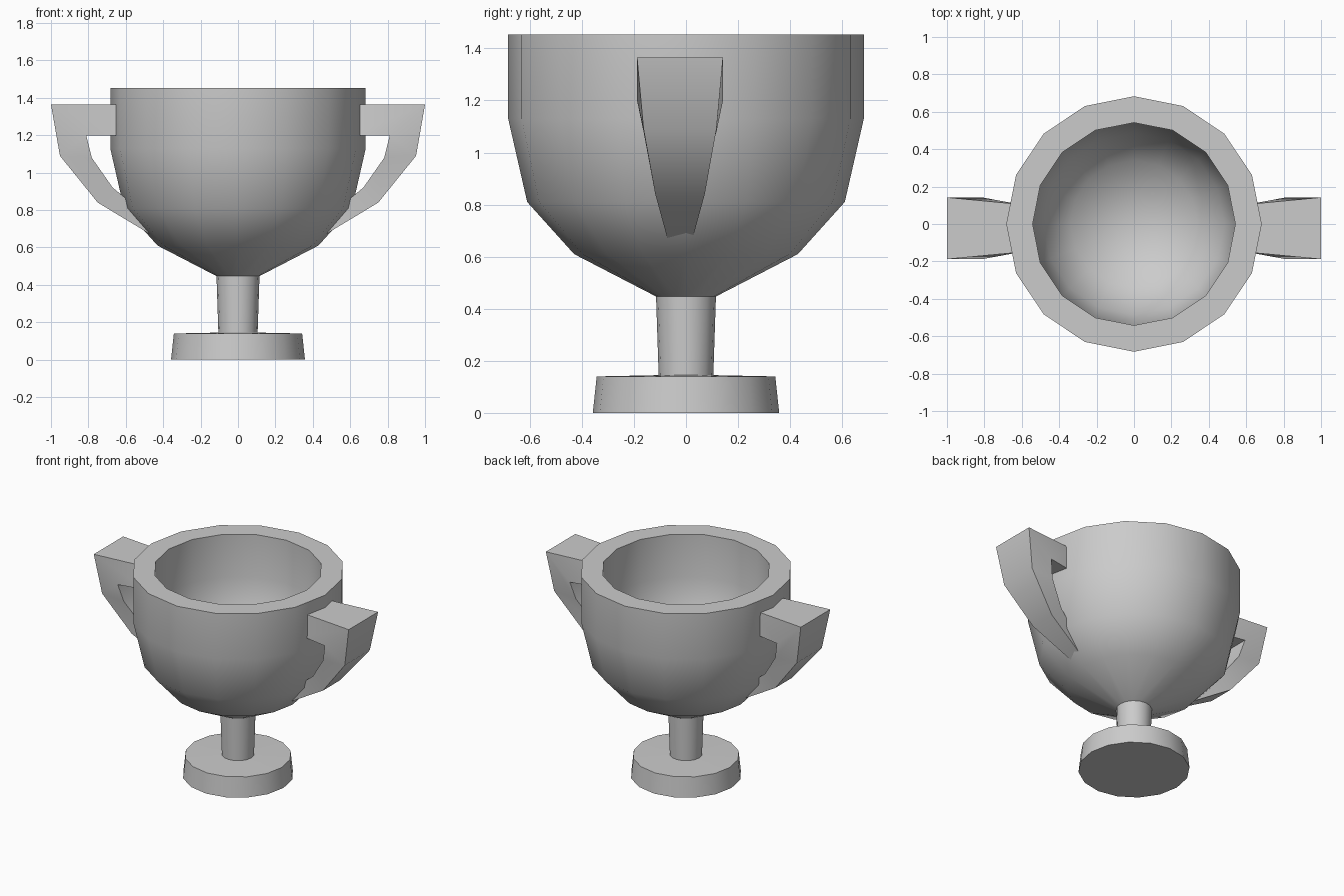
import bpy, bmesh, math

if "Cube" in bpy.data.objects:
    bpy.data.objects.remove(bpy.data.objects["Cube"])

SIDES = 16


def make_object(name, bm, angle):
    bmesh.ops.recalc_face_normals(bm, faces=bm.faces)
    mesh = bpy.data.meshes.new(name)
    bm.to_mesh(mesh)
    bm.free()
    ob = bpy.data.objects.new(name, mesh)
    bpy.context.collection.objects.link(ob)
    bpy.ops.object.select_all(action='DESELECT')
    ob.select_set(True)
    bpy.context.view_layer.objects.active = ob
    bpy.ops.object.shade_smooth_by_angle(angle=math.radians(angle))
    return ob


def lathe(name, profile, angle=35):
    """Revolve (radius, z) points around z; radius 0 becomes a pole."""
    bm = bmesh.new()
    verts = [bm.verts.new((r, 0, z)) for r, z in profile]
    edges = [bm.edges.new(pair) for pair in zip(verts, verts[1:])]
    bmesh.ops.spin(bm, geom=verts + edges, cent=(0, 0, 0), axis=(0, 0, 1),
                   angle=math.tau, steps=SIDES, use_duplicate=False)
    bmesh.ops.remove_doubles(bm, verts=bm.verts, dist=1e-4)
    return make_object(name, bm, angle)


def loft_handle(name, sections, side, y_mid=-0.023):
    """Join rectangular sections (outer xz, inner xz, half width)."""
    bm = bmesh.new()
    rings = []
    for (xo, zo), (xi, zi), w in sections:
        rings.append([bm.verts.new((side * x, y_mid + y, z)) for x, y, z in
                      ((xo, -w, zo), (xo, w, zo), (xi, w, zi), (xi, -w, zi))])
    for a, b in zip(rings, rings[1:]):
        for i in range(4):
            j = (i + 1) % 4
            bm.faces.new((a[i], a[j], b[j], b[i]))
    bm.faces.new(rings[0])
    bm.faces.new(rings[-1])
    return make_object(name, bm, 35)


# Foot, stem and hollow bowl as one turned body
lathe("cup_body", [
    (0, 0), (0.358, 0), (0.343, 0.14), (0.2, 0.143), (0.105, 0.145),
    (0.115, 0.447), (0.43, 0.61), (0.61, 0.81), (0.683, 1.13),
    (0.683, 1.453), (0.542, 1.453), (0.542, 1.15), (0.485, 0.88),
    (0.34, 0.71), (0, 0.58),
])

# Angular handles, wide at the top and tapering down into the bowl
handle_sections = [
    ((0.61, 1.365), (0.61, 1.2), 0.128),
    ((1.0, 1.365), (0.812, 1.2), 0.165),
    ((0.952, 1.09), (0.782, 1.08), 0.14),
    ((0.75, 0.84), (0.67, 0.92), 0.095),
    ((0.46, 0.665), (0.5, 0.78), 0.047),
]
for label, side in (("left", -1), ("right", 1)):
    loft_handle(label + "_handle", handle_sections, side)
